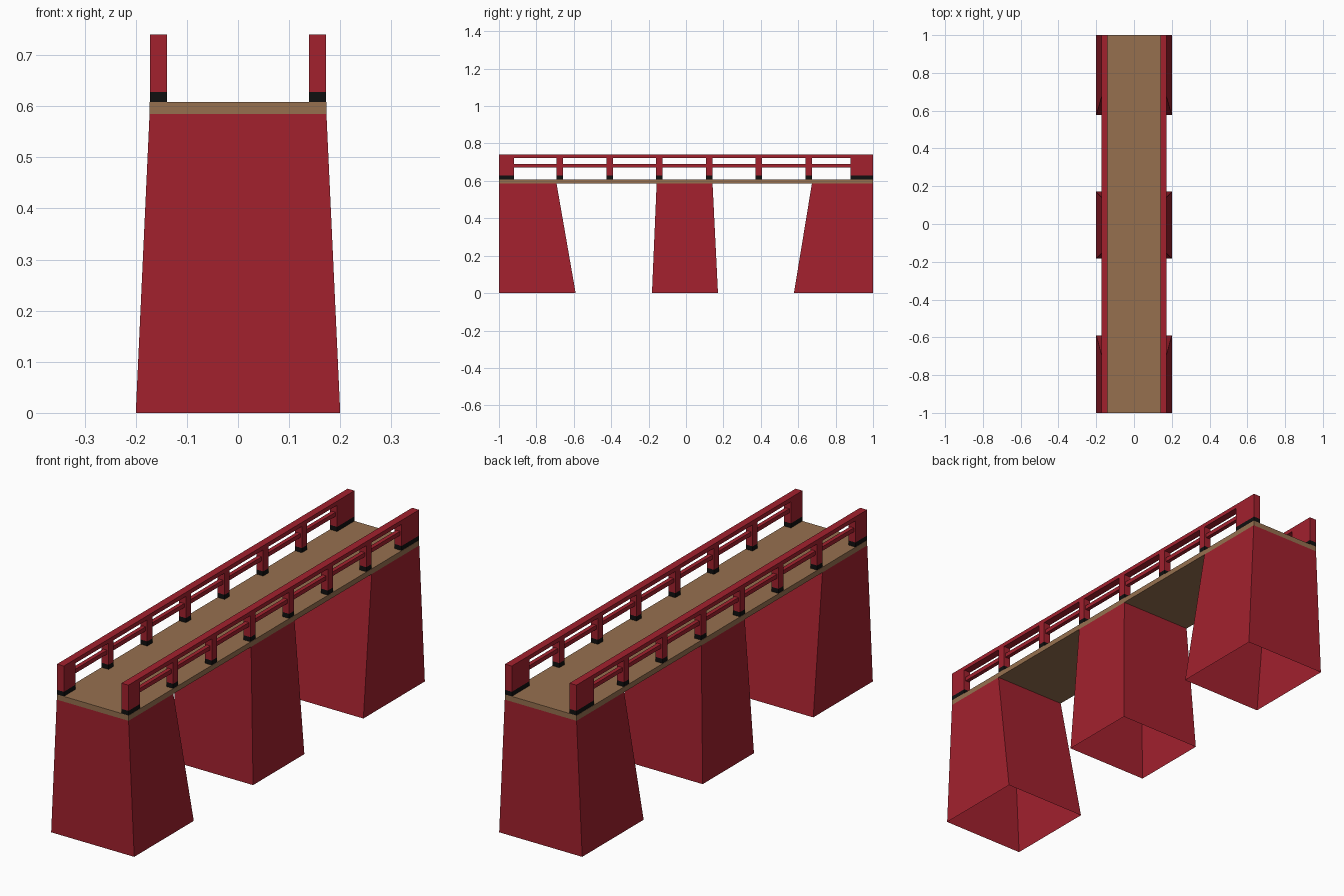
import bpy

if "Cube" in bpy.data.objects:
    bpy.data.objects.remove(bpy.data.objects["Cube"])


def material(name, rgb):
    m = bpy.data.materials.new(name)
    m.diffuse_color = (*rgb, 1.0)
    m.use_nodes = True
    m.node_tree.nodes["Principled BSDF"].inputs["Base Color"].default_value = m.diffuse_color
    return m


RED = material("red paint", (0.36, 0.015, 0.027))
WOOD = material("brown deck", (0.305, 0.163, 0.078))
BLACK = material("black base", (0.005, 0.005, 0.005))

DECK_LOW, DECK_TOP = 0.585, 0.608
BASE_TOP, RAIL_LOW, RAIL_TOP = 0.628, 0.722, 0.74
X_IN, X_OUT = 0.139, 0.172


def frustum(name, mat, bottom, top, z0, z1, open_ends=False):
    """Tapered box: bottom and top are (x0, x1, y0, y1)."""
    verts = []
    for (x0, x1, y0, y1), z in ((bottom, z0), (top, z1)):
        verts += [(x0, y0, z), (x1, y0, z), (x1, y1, z), (x0, y1, z)]
    faces = [(i, (i + 1) % 4, (i + 1) % 4 + 4, i + 4) for i in range(4)]
    if not open_ends:
        faces += [(3, 2, 1, 0), (4, 5, 6, 7)]
    mesh = bpy.data.meshes.new(name)
    mesh.from_pydata(verts, [], faces)
    mesh.materials.append(mat)
    ob = bpy.data.objects.new(name, mesh)
    bpy.context.collection.objects.link(ob)
    return ob


def box(name, mat, x0, x1, y0, y1, z0, z1):
    r = (x0, x1, y0, y1)
    return frustum(name, mat, r, r, z0, z1)


# Walkway
box("deck", WOOD, -0.173, 0.173, -1, 1, DECK_LOW, DECK_TOP)

# Hollow tapered piers, open underneath
for name, b0, b1, t0, t1 in (("front_pier", -1, -0.59, -1, -0.692),
                             ("middle_pier", -0.182, 0.171, -0.157, 0.142),
                             ("back_pier", 0.577, 1, 0.673, 1)):
    frustum(name, RED, (-0.2, 0.2, b0, b1), (-0.173, 0.173, t0, t1),
            0, DECK_LOW, open_ends=True)

# Post spans along y: two wide ends and six slim posts
spans = [(-1, -0.92), (0.88, 1)]
spans += [(-0.692 + 0.266 * k, -0.657 + 0.266 * k) for k in range(6)]

for side, s in (("left", -1), ("right", 1)):
    xa, xb = sorted((s * X_IN, s * X_OUT))
    xm = (xa + xb) / 2
    # Handrail and thin middle rail
    box(side + "_handrail", RED, xa, xb, -1, 1, RAIL_LOW, RAIL_TOP)
    box(side + "_middle_rail", RED, xm - 0.009, xm + 0.009, -0.95, 0.95,
        0.672, 0.69)
    # Posts with black feet
    for i, (y0, y1) in enumerate(spans):
        box(f"{side}_post_{i}", RED, xa, xb, y0, y1, BASE_TOP, RAIL_LOW)
        box(f"{side}_post_foot_{i}", BLACK, xa, xb, y0, y1, DECK_TOP, BASE_TOP)
